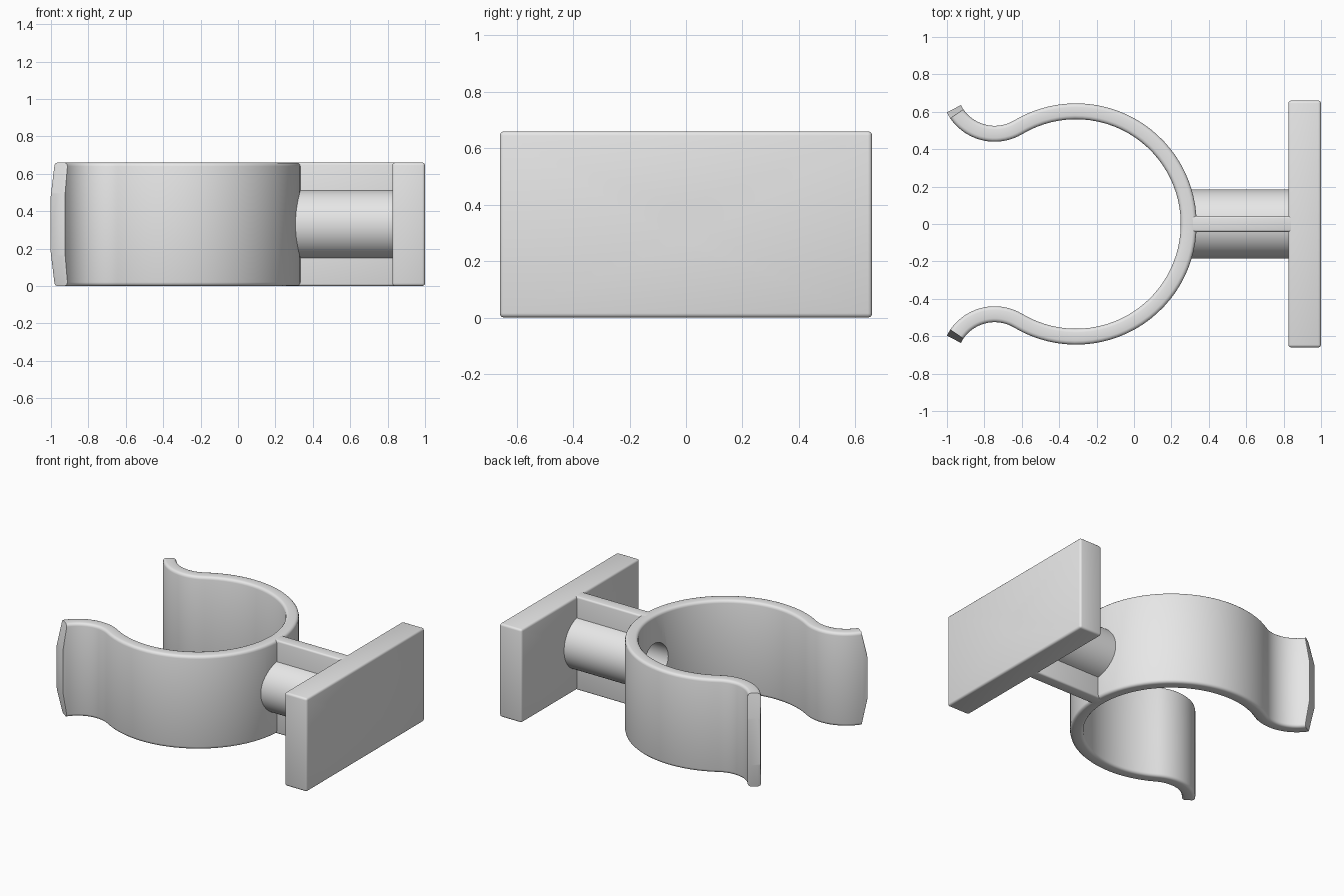
import bpy, bmesh
from math import radians, cos, sin, pi, atan2, hypot

cube = bpy.data.objects.get("Cube")
if cube:
    bpy.data.objects.remove(cube, do_unlink=True)

HEIGHT = 0.66
MID = HEIGHT / 2
RING_X, RING_R, WALL = -0.31, 0.6025, 0.085
LIP_X, LIP_Y = -0.745, 0.7275

grey = bpy.data.materials.new("plain grey")
grey.use_nodes = True
grey.diffuse_color = (0.8, 0.8, 0.8, 1)
grey.node_tree.nodes["Principled BSDF"].inputs["Base Color"].default_value = (0.8, 0.8, 0.8, 1)


def add_object(name, bm):
    bmesh.ops.recalc_face_normals(bm, faces=bm.faces)
    mesh = bpy.data.meshes.new(name)
    bm.to_mesh(mesh)
    bm.free()
    mesh.materials.append(grey)
    obj = bpy.data.objects.new(name, mesh)
    bpy.context.collection.objects.link(obj)
    return obj


def activate(obj):
    bpy.ops.object.select_all(action='DESELECT')
    obj.select_set(True)
    bpy.context.view_layer.objects.active = obj


def box(name, x0, x1, half_y, bevel):
    bm = bmesh.new()
    bmesh.ops.create_cube(bm, size=1)
    for v in bm.verts:
        v.co.x = x1 if v.co.x > 0 else x0
        v.co.y *= 2 * half_y
        v.co.z = MID + v.co.z * HEIGHT
    bmesh.ops.bevel(bm, geom=bm.edges[:], offset=bevel, segments=3,
                    profile=0.5, affect='EDGES')
    return add_object(name, bm)


def rod(name, x0, x1, radius):
    """Cylinder along x at mid height."""
    bm = bmesh.new()
    bmesh.ops.create_cone(bm, cap_ends=True, segments=64, radius1=radius,
                          radius2=radius, depth=x1 - x0)
    for v in bm.verts:
        x, y, z = v.co
        v.co = ((x0 + x1) / 2 + z, y, MID + x)
    return add_object(name, bm)


def cut(obj, cutter):
    mod = obj.modifiers.new("bore", 'BOOLEAN')
    mod.operation = 'DIFFERENCE'
    mod.solver = 'EXACT'
    mod.object = cutter
    activate(obj)
    bpy.ops.object.modifier_apply(modifier=mod.name)


def section(low, high, bevel=0.02, steps=3):
    """Rounded rectangle as (across wall, height) pairs."""
    points = []
    for k, (sx, sz) in enumerate([(1, 1), (-1, 1), (-1, -1), (1, -1)]):
        cx = sx * (WALL / 2 - bevel)
        cz = high - bevel if sz > 0 else low + bevel
        for i in range(steps + 1):
            a = (k + i / steps) * pi / 2
            points.append((cx + bevel * cos(a), cz + bevel * sin(a)))
    return points


def clip_band():
    """Open ring whose ends curl outwards into tapered lips."""
    dx, dy = LIP_X - RING_X, LIP_Y
    join = atan2(dy, dx)
    lip_r = hypot(dx, dy) - RING_R
    half = []
    for i in range(29):
        a = join * i / 28
        half.append((RING_X + RING_R * cos(a), RING_R * sin(a), cos(a), sin(a), 0, HEIGHT))
    start, full_end, tip = join + pi, radians(214.5), radians(207)
    angles = [start + (full_end - start) * i / 18 for i in range(1, 19)] + [tip]
    for a in angles:
        low = 0.16 if a == tip else 0
        half.append((LIP_X + lip_r * cos(a), LIP_Y + lip_r * sin(a),
                     -cos(a), -sin(a), low, HEIGHT - low))
    path = [(x, -y, nx, -ny, lo, hi) for x, y, nx, ny, lo, hi in half[:0:-1]] + half

    bm = bmesh.new()
    loops = [[bm.verts.new((x + nx * u, y + ny * u, z)) for u, z in section(lo, hi)]
             for x, y, nx, ny, lo, hi in path]
    for a, b in zip(loops, loops[1:]):
        for i in range(len(a)):
            j = (i + 1) % len(a)
            bm.faces.new((a[i], a[j], b[j], b[i]))
    bm.faces.new(loops[0])
    bm.faces.new(loops[-1])
    return add_object("clip_band", bm)


# Main parts
band = clip_band()
neck = rod("neck", 0.275, 0.83, 0.185)
web = box("neck_web", 0.285, 0.85, 0.0425, 0.012)
plate = box("mounting_plate", 0.825, 1.0, 0.66, 0.015)

# Wide bore through band and neck, narrow screw hole through the plate
head_bore = rod("head_bore_cutter", 0.1, 0.87, 0.135)
screw_hole = rod("screw_hole_cutter", 0.7, 1.2, 0.073)
for part in (band, neck, web):
    cut(part, head_bore)
cut(plate, screw_hole)
for cutter in (head_bore, screw_hole):
    bpy.data.objects.remove(cutter, do_unlink=True)

for part in (band, neck, web, plate):
    activate(part)
    bpy.ops.object.shade_smooth_by_angle(angle=radians(35))
